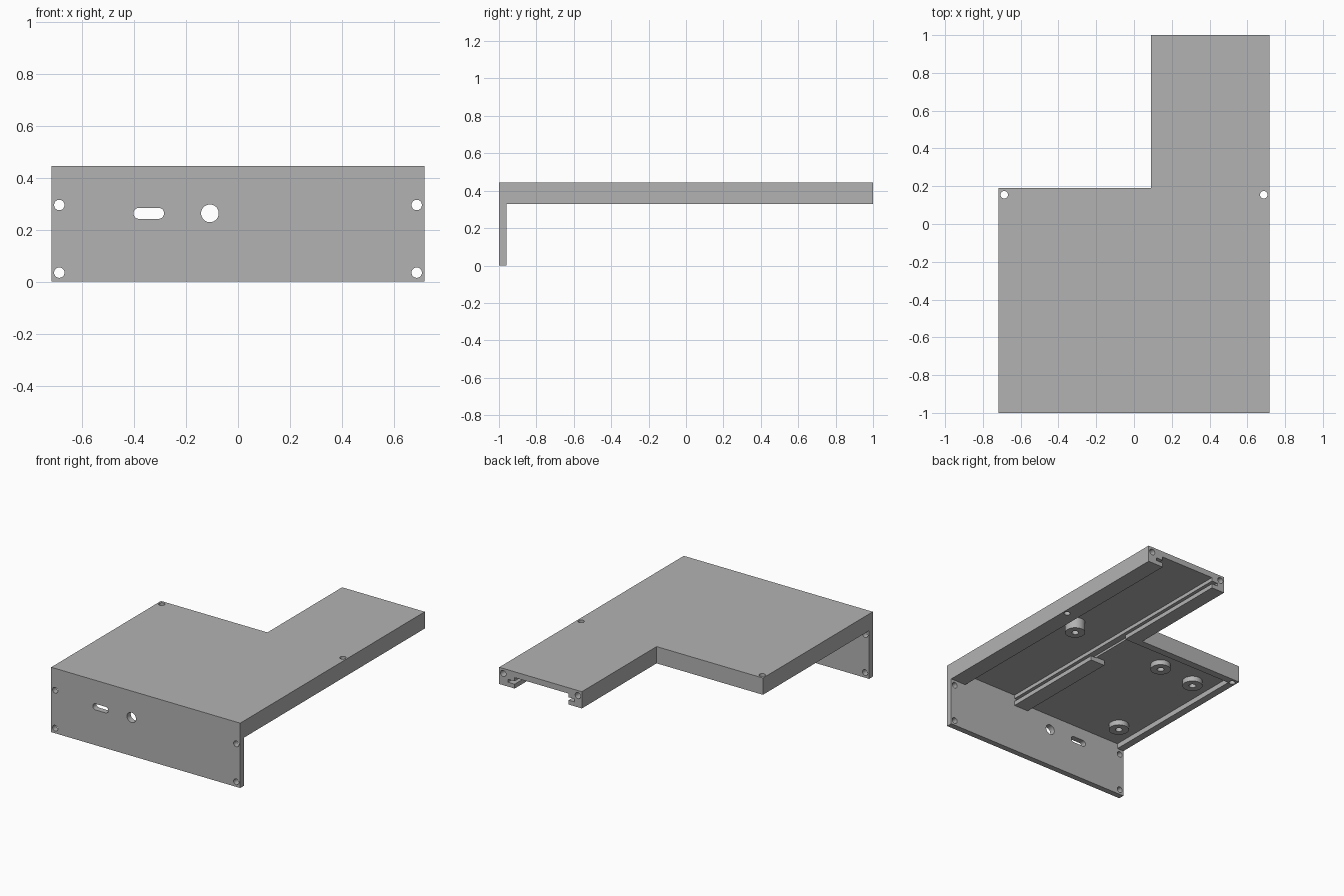
import bpy
import bmesh
import math

cube = bpy.data.objects.get("Cube")
if cube:
    bpy.data.objects.remove(cube, do_unlink=True)

grey = bpy.data.materials.new("plain grey")
grey.use_nodes = True
colour = (0.45, 0.45, 0.45, 1)
grey.diffuse_color = colour
grey.node_tree.nodes["Principled BSDF"].inputs["Base Color"].default_value = colour

W, TOP, UNDER = 0.717, 0.445, 0.33    # half width, top and rim heights
CEILING, TRAY = 0.405, 0.365          # undersides of channel and tray
ARM, STEP = 0.09, 0.19                # inner corner of the outline
INNER = -0.96                         # back of the front panel


def prism(name, outline, z0, z1):
    """Extrude an (x, y) outline from z0 to z1."""
    bm = bmesh.new()
    face = bm.faces.new([bm.verts.new((x, y, z0)) for x, y in outline])
    ext = bmesh.ops.extrude_face_region(bm, geom=[face])
    verts = [v for v in ext["geom"] if isinstance(v, bmesh.types.BMVert)]
    bmesh.ops.translate(bm, verts=verts, vec=(0, 0, z1 - z0))
    bmesh.ops.recalc_face_normals(bm, faces=bm.faces)
    mesh = bpy.data.meshes.new(name)
    bm.to_mesh(mesh)
    bm.free()
    mesh.materials.append(grey)
    obj = bpy.data.objects.new(name, mesh)
    bpy.context.collection.objects.link(obj)
    return obj


def box(name, x0, x1, y0, y1, z0, z1):
    return prism(name, [(x0, y0), (x1, y0), (x1, y1), (x0, y1)], z0, z1)


def rod(name, x, y, r, z0, z1, slot=0, n=32):
    """Upright cylinder, or a stadium when slot (half straight length) is set."""
    pts = []
    for i in range(n):
        a = 2 * math.pi * (i + 0.5) / n
        side = math.copysign(slot, math.cos(a))
        pts.append((x + r * math.cos(a) + side, y + r * math.sin(a)))
    return prism(name, pts, z0, z1)


def along_y(x, z, r, y0, y1, slot=0):
    """The same shape laid down along y."""
    obj = rod("bore", 0, 0, r, -y1, -y0, slot)
    for v in obj.data.vertices:
        v.co = (v.co.x + x, -v.co.z, v.co.y + z)
    return obj


def combine(target, tool, operation="DIFFERENCE"):
    tool.hide_render = True
    mod = target.modifiers.new("cut", "BOOLEAN")
    mod.operation, mod.solver, mod.object = operation, "EXACT", tool
    bpy.context.view_layer.objects.active = target
    bpy.ops.object.modifier_apply(modifier=mod.name)
    bpy.data.objects.remove(tool, do_unlink=True)


# L-shaped cover with a full-height front panel
cover = prism("cover", [(-W, -1), (W, -1), (W, 1), (ARM, 1), (ARM, STEP), (-W, STEP)], 0, TOP)
combine(cover, box("clearance", -1, 1, INNER, 2, -1, UNDER))

# Open-ended channel with a slide groove in each wall
combine(cover, box("channel", 0.19, 0.60, INNER, 2, 0.2, CEILING))
combine(cover, box("groove", 0.145, 0.65, INNER, 2, 0.36, 0.38))

# Shallow tray with an opening into the channel
combine(cover, prism("tray", [(-W + 0.05, INNER), (0.08, INNER), (0.08, -0.2), (0.3, -0.2),
                              (0.3, STEP - 0.05), (-W + 0.05, STEP - 0.05)], 0.2, TRAY))

# Mounting bosses hanging from the ceilings
for x, y, roof in [(-0.23, -0.01, TRAY), (-0.52, -0.04, TRAY),
                   (-0.52, -0.77, TRAY), (0.49, 0.0, CEILING)]:
    combine(cover, rod("boss", x, y, 0.064, UNDER, roof + 0.015), "UNION")
    combine(cover, rod("boss_bore", x, y, 0.022, 0.2, roof))

# Screw holes: front corners, top and arm end
for x in (-0.687, 0.687):
    for z in (0.035, 0.295):
        combine(cover, along_y(x, z, 0.02, -1.1, -0.9))
    combine(cover, rod("top_hole", x, 0.155, 0.02, 0.2, 0.6))
for x in (0.12, 0.687):
    combine(cover, along_y(x, 0.41, 0.021, 0.8, 1.1))

# Front socket openings
combine(cover, along_y(-0.343, 0.263, 0.021, -1.1, -0.9, slot=0.038))
combine(cover, along_y(-0.108, 0.263, 0.034, -1.1, -0.9))

bpy.ops.object.select_all(action="DESELECT")
cover.select_set(True)
bpy.context.view_layer.objects.active = cover
bpy.ops.object.shade_smooth_by_angle(angle=math.radians(30))
